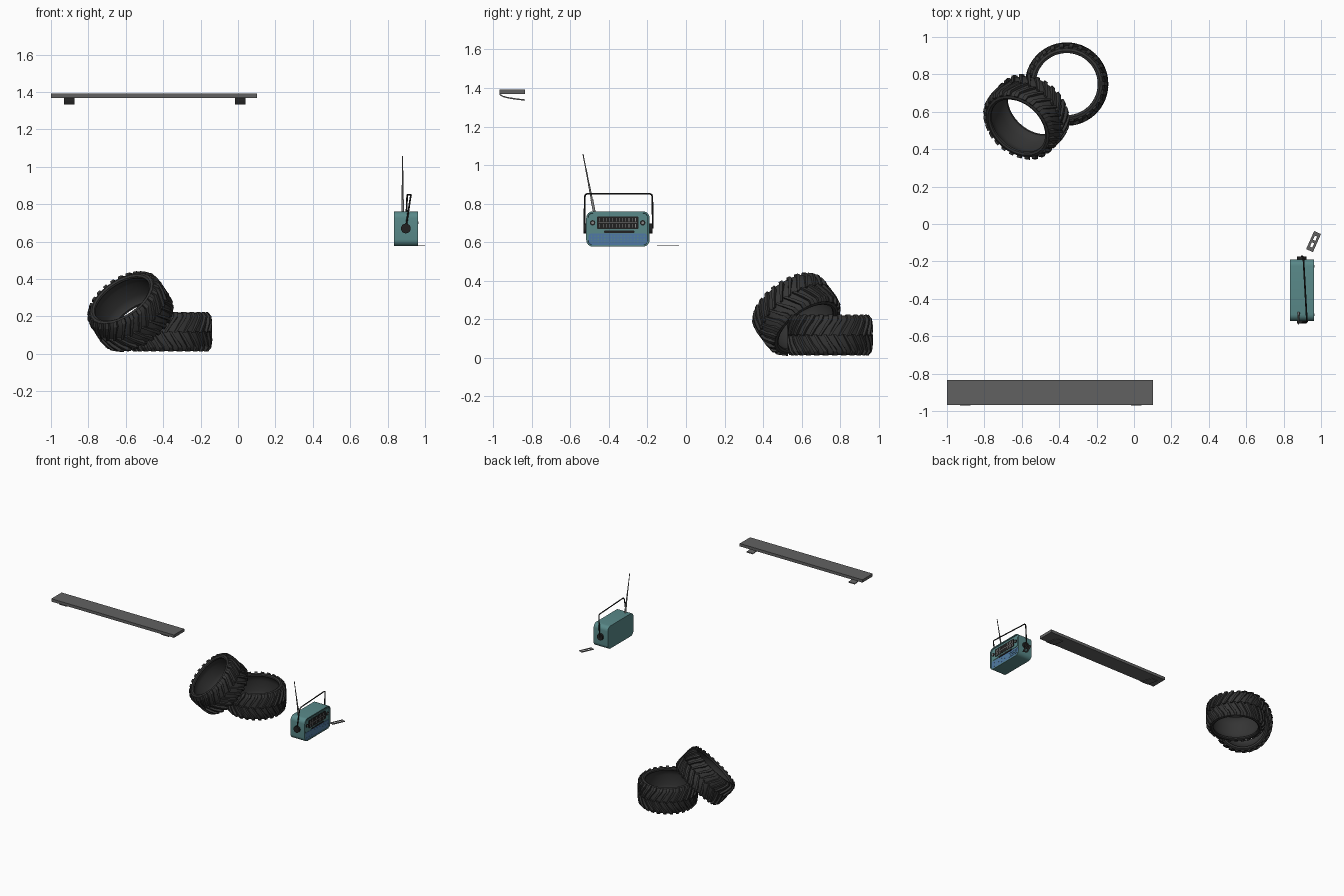
import bpy, bmesh
from math import sin, cos, pi, radians
from mathutils import Vector, Matrix

if "Cube" in bpy.data.objects:
    bpy.data.objects.remove(bpy.data.objects["Cube"])


def mat(name, r, g, b):
    m = bpy.data.materials.new(name)
    m.diffuse_color = (r, g, b, 1)
    m.use_nodes = True
    m.node_tree.nodes["Principled BSDF"].inputs["Base Color"].default_value = m.diffuse_color
    return m


RUBBER = mat("rubber", 0.035, 0.035, 0.035)
DARK = mat("dark_grey", 0.12, 0.12, 0.12)
BLACK = mat("black", 0.015, 0.015, 0.015)
TEAL = mat("teal", 0.10, 0.25, 0.25)
BLUE = mat("blue", 0.08, 0.19, 0.38)
METAL = mat("metal", 0.25, 0.25, 0.25)


def finish(bm, name, material, smooth=None):
    bmesh.ops.recalc_face_normals(bm, faces=bm.faces)
    me = bpy.data.meshes.new(name)
    bm.to_mesh(me)
    bm.free()
    ob = bpy.data.objects.new(name, me)
    bpy.context.collection.objects.link(ob)
    me.materials.append(material)
    if smooth:
        bpy.ops.object.select_all(action='DESELECT')
        ob.select_set(True)
        bpy.context.view_layer.objects.active = ob
        bpy.ops.object.shade_smooth_by_angle(angle=radians(smooth))
    return ob


def add_box(bm, lo, hi):
    lo, hi = Vector(lo), Vector(hi)
    size = hi - lo
    bmesh.ops.create_cube(bm, size=1, matrix=Matrix.Translation((lo + hi) / 2) @ Matrix.Diagonal((*size, 1)))


def boxes(name, material, items):
    bm = bmesh.new()
    for lo, hi in items:
        add_box(bm, lo, hi)
    return finish(bm, name, material)


def cylinder(name, material, a, b, r1, r2=None, seg=20):
    bm = bmesh.new()
    a, b = Vector(a), Vector(b)
    rot = (b - a).to_track_quat('Z', 'Y').to_matrix().to_4x4()
    bmesh.ops.create_cone(bm, cap_ends=True, segments=seg, radius1=r1, radius2=r1 if r2 is None else r2,
                          depth=(b - a).length, matrix=Matrix.Translation((a + b) / 2) @ rot)
    return finish(bm, name, material, 40)


def slab(name, material, x0, x1, y0, y1, z0, z1, r, bevel=0, recess=0):
    """Rounded rectangle in the yz plane, extruded along x."""
    bm = bmesh.new()
    vs = []
    for cy, cz, start in ((y1 - r, z1 - r, 0), (y0 + r, z1 - r, 90), (y0 + r, z0 + r, 180), (y1 - r, z0 + r, 270)):
        for k in range(7):
            t = radians(start + k * 15)
            vs.append(bm.verts.new((x0, cy + r * cos(t), cz + r * sin(t))))
    back = bm.faces.new(vs)
    ext = bmesh.ops.extrude_face_region(bm, geom=[back], use_keep_orig=True)
    bmesh.ops.translate(bm, vec=(x1 - x0, 0, 0), verts=[v for v in ext['geom'] if isinstance(v, bmesh.types.BMVert)])
    bmesh.ops.recalc_face_normals(bm, faces=bm.faces)
    if recess:
        front = max(bm.faces, key=lambda f: f.calc_center_median().x)
        bmesh.ops.inset_region(bm, faces=[front], thickness=0.008)
        bmesh.ops.inset_region(bm, faces=[front], thickness=0.002, depth=-recess)
    return finish(bm, name, material, 35)


# Tyres: lathed hollow carcass plus two staggered rows of chevron lugs
def tyre(name, centre, axis):
    n, seg = 26, 52
    place = Matrix.Translation(centre) @ Vector(axis).to_track_quat('Z', 'Y').to_matrix().to_4x4()
    half = [(0.208, 0.0), (0.207, 0.05), (0.201, 0.085), (0.192, 0.099), (0.178, 0.103),
            (0.167, 0.097), (0.166, 0.086), (0.176, 0.078), (0.184, 0.04), (0.185, 0.0)]
    prof = half + [(r, -w) for r, w in half[-2:0:-1]]
    bm = bmesh.new()
    rings = [[bm.verts.new((r * cos(2 * pi * i / seg), r * sin(2 * pi * i / seg), w)) for r, w in prof]
             for i in range(seg)]
    for i in range(seg):
        a, b = rings[i], rings[(i + 1) % seg]
        for j in range(len(prof)):
            k = (j + 1) % len(prof)
            bm.faces.new((a[j], a[k], b[k], b[j]))
    bm.transform(place)
    finish(bm, name + "_carcass", RUBBER, 40)

    bm = bmesh.new()
    stations = [(0.222, -0.004, 0.202), (0.223, 0.045, 0.202), (0.218, 0.084, 0.196), (0.200, 0.106, 0.182)]
    for side in (1, -1):
        for i in range(n):
            base = 2 * pi * (i + (0.5 if side < 0 else 0)) / n
            prev = None
            for s, (r, w, low) in enumerate(stations):
                ang = base + 2.9 * min(w, 0.09)
                d = 0.030 + 0.008 * s
                wl = w if s < 2 else w - 0.012
                ring = [bm.verts.new((rr * cos(ang + e), rr * sin(ang + e), side * ww))
                        for rr, e, ww in ((low, -d * 1.3, wl), (r, -d, w), (r, d, w), (low, d * 1.3, wl))]
                if prev:
                    for q in range(4):
                        bm.faces.new((prev[q], prev[(q + 1) % 4], ring[(q + 1) % 4], ring[q]))
                else:
                    bm.faces.new(ring)
                prev = ring
            bm.faces.new(prev)
    bm.transform(place)
    finish(bm, name + "_tread", RUBBER)


tyre("flat_tyre", (-0.36, 0.748, 0.117), (0, 0, 1))
tyre("leaning_tyre", (-0.575, 0.573, 0.226), (-0.48, -0.52, 0.71))

# Wall shelf with two curved brackets
boxes("shelf_board", DARK, [((-1, -0.967, 1.368), (0.102, -0.835, 1.391))])
curve = [(-0.97, 1.369), (-0.964, 1.361), (-0.95, 1.353), (-0.925, 1.346), (-0.88, 1.339), (-0.836, 1.334)]
for tag, x in (("left", -0.902), ("right", 0.012)):
    bm = bmesh.new()
    outline = curve + [(y, z + 0.007) for y, z in curve[:0:-1]] + [(-0.962, 1.372)]
    rows = [[bm.verts.new((x + s, y, z)) for y, z in outline] for s in (-0.028, 0.028)]
    for row in rows:
        bm.faces.new(row)
    for j in range(len(outline)):
        k = (j + 1) % len(outline)
        bm.faces.new((rows[0][j], rows[0][k], rows[1][k], rows[1][j]))
    finish(bm, tag + "_shelf_bracket", DARK, 30)

# Radio case and front panels (front faces +x)
slab("radio_case", TEAL, 0.835, 0.962, -0.518, -0.189, 0.576, 0.760, 0.035, recess=0.006)
slab("radio_control_panel", TEAL, 0.95, 0.9595, -0.505, -0.202, 0.652, 0.742, 0.02)
slab("radio_dial_window", BLACK, 0.95, 0.961, -0.463, -0.246, 0.668, 0.734, 0.008)
slab("radio_slot", BLACK, 0.95, 0.961, -0.425, -0.268, 0.648, 0.660, 0.004)
slab("radio_speaker_panel", BLUE, 0.95, 0.9585, -0.507, -0.200, 0.585, 0.645, 0.018)
boxes("speaker_holes", TEAL, [((0.957, y - 0.003, z - 0.003), (0.9595, y + 0.003, z + 0.003))
                              for y in [-0.49 + 0.0171 * i for i in range(17)]
                              for z in (0.600, 0.615, 0.630)])
marks = [-0.447 + 0.0168 * i for i in range(12)]
boxes("dial_marks", METAL, [((0.96, y - 0.0015, z0), (0.9615, y + 0.0015, z0 + 0.017))
                            for y in marks for z0 in (0.677, 0.708)])
boxes("dial_bar", METAL, [((0.96, -0.455, 0.6985), (0.9615, -0.254, 0.7025))])
for tag, y in (("left", -0.485), ("right", -0.225)):
    cylinder(tag + "_radio_knob", BLACK, (0.955, y, 0.70), (0.963, y, 0.70), 0.014)
    cylinder(tag + "_knob_cap", METAL, (0.96, y, 0.70), (0.9645, y, 0.70), 0.007)

# Carrying handle: pivots and a bent wire
cylinder("left_handle_pivot", BLACK, (0.897, -0.533, 0.67), (0.897, -0.515, 0.67), 0.026)
cylinder("right_handle_pivot", BLACK, (0.897, -0.192, 0.67), (0.897, -0.174, 0.67), 0.026)
cu = bpy.data.curves.new("handle_path", 'CURVE')
cu.dimensions = '3D'
cu.bevel_depth = 0.0045
cu.bevel_resolution = 2
cu.use_fill_caps = True
path = [(0.897, -0.527, 0.67), (0.922, -0.526, 0.835), (0.925, -0.522, 0.846), (0.924, -0.512, 0.851),
        (0.906, -0.188, 0.851), (0.905, -0.178, 0.846), (0.904, -0.175, 0.835), (0.897, -0.172, 0.67)]
sp = cu.splines.new('POLY')
sp.points.add(len(path) - 1)
for p, co in zip(sp.points, path):
    p.co = (*co, 1)
tmp = bpy.data.objects.new("handle_path", cu)
bpy.context.collection.objects.link(tmp)
bm = bmesh.new()
bm.from_mesh(bpy.data.meshes.new_from_object(tmp.evaluated_get(bpy.context.evaluated_depsgraph_get())))
bpy.data.objects.remove(tmp)
finish(bm, "radio_handle", BLACK, 50)

# Telescopic antenna
a, b = Vector((0.88, -0.474, 0.745)), Vector((0.88, -0.535, 1.058))
for i, r in enumerate((0.007, 0.005, 0.0038, 0.0028)):
    cylinder("antenna_section_%d" % (i + 1), METAL, a.lerp(b, i / 4), a.lerp(b, (i + 1) / 4), r, seg=10)

# Flat cassette lying beside the radio, two holes through it
t = 0.0015
tape = boxes("cassette", DARK, [((-0.053, -0.020, -t), (0.053, -0.007, t)),
                                ((-0.053, 0.007, -t), (0.053, 0.020, t)),
                                ((-0.053, -0.007, -t), (-0.032, 0.007, t)),
                                ((-0.007, -0.007, -t), (0.007, 0.007, t)),
                                ((0.032, -0.007, -t), (0.053, 0.007, t))])
tape.matrix_world = Matrix.Translation((0.960, -0.094, 0.58)) @ Matrix.Rotation(radians(66), 4, 'Z')
